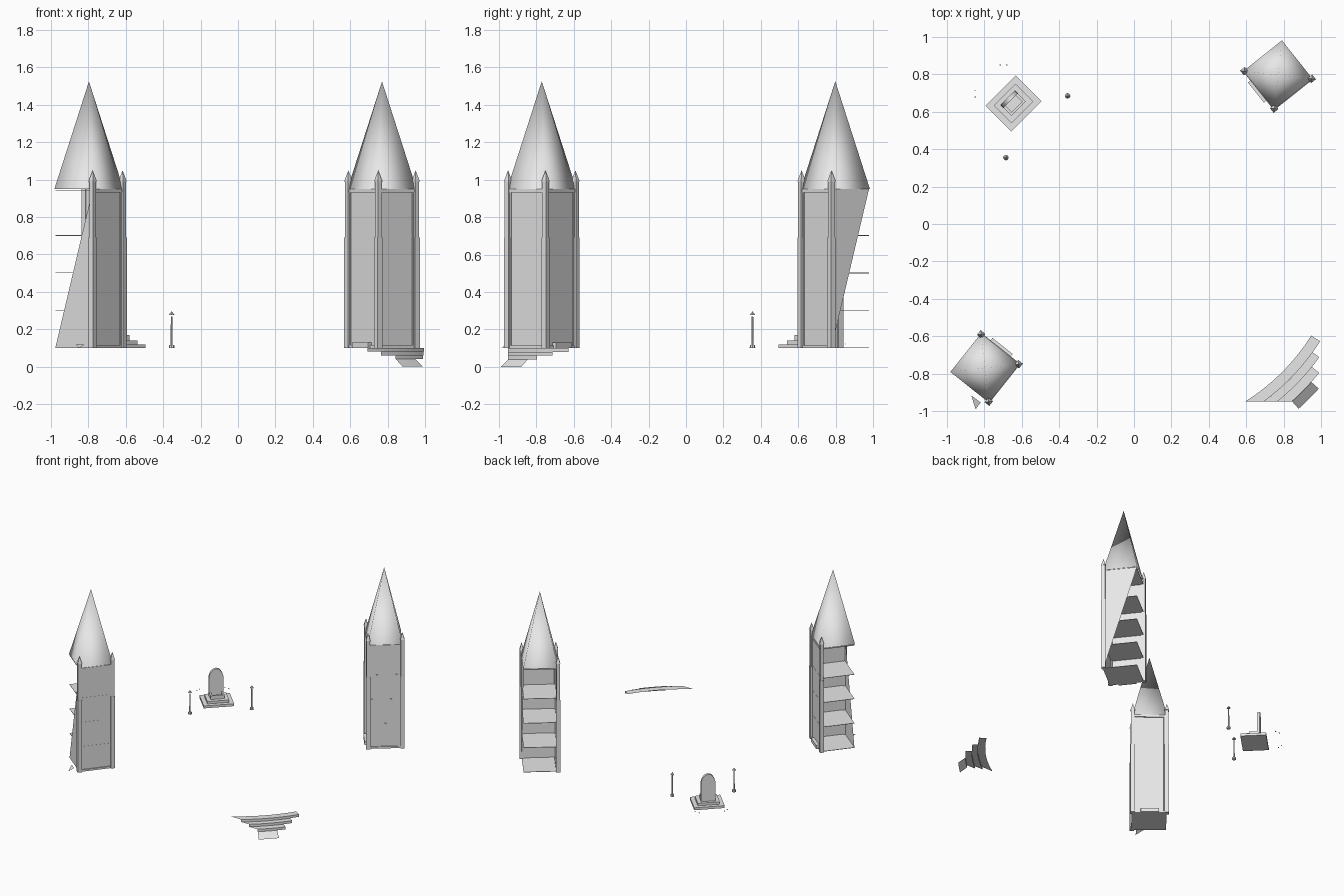
import bpy
import bmesh
from math import radians, cos, sin, asin, pi
from mathutils import Matrix, Vector

cube = bpy.data.objects.get("Cube")
if cube:
    bpy.data.objects.remove(cube, do_unlink=True)

stone = bpy.data.materials.new("pale_grey_stone")
stone.use_nodes = True
GREY = (0.8, 0.8, 0.8, 1)
stone.diffuse_color = GREY
stone.node_tree.nodes["Principled BSDF"].inputs["Base Color"].default_value = GREY


def finish(name, bm, matrix=Matrix(), smooth=False):
    bm.transform(matrix)
    if matrix.determinant() < 0:
        bmesh.ops.reverse_faces(bm, faces=bm.faces[:])
    mesh = bpy.data.meshes.new(name)
    bm.to_mesh(mesh)
    bm.free()
    mesh.materials.append(stone)
    for p in mesh.polygons:
        p.use_smooth = smooth
    obj = bpy.data.objects.new(name, mesh)
    bpy.context.collection.objects.link(obj)
    return obj


def box(bm, x, y, z0, z1, sx, sy):
    m = Matrix.Translation((x, y, (z0 + z1) / 2)) @ Matrix.Diagonal((sx, sy, z1 - z0, 1))
    bmesh.ops.create_cube(bm, size=1, matrix=m)


def cone(bm, x, y, z0, z1, r0, r1=0, sides=4, turn=pi / 4, caps=True):
    m = Matrix.Translation((x, y, (z0 + z1) / 2)) @ Matrix.Rotation(turn, 4, "Z")
    bmesh.ops.create_cone(bm, cap_ends=caps, segments=sides, radius1=r0, radius2=r1,
                          depth=z1 - z0, matrix=m)


def face(bm, *points):
    bm.faces.new([bm.verts.new(p) for p in points])


# Tower dimensions in its own frame
H, BASE, TOP = 0.128, 0.1, 0.95


def tower(label, matrix, broken_low):
    # pillars with pinnacles on three corners
    bm = bmesh.new()
    for x, y in ((H, H), (H, -H), (-H, -H)):
        box(bm, x, y, BASE, 0.69, 0.032, 0.032)
        box(bm, x, y, 0.69, 0.99, 0.026, 0.026)
        cone(bm, x, y, 0.99, 1.05, 0.023)
    finish(label + "_pillars", bm, matrix)

    # two whole walls and one broken wall
    bm = bmesh.new()
    box(bm, H - 0.004, 0, BASE, TOP, 0.006, 2 * H)
    box(bm, 0, 0.004 - H, BASE, TOP, 2 * H, 0.006)
    low, high = (-H, -H, BASE), (-H, -H, TOP)
    face(bm, low, high, (-H, H, BASE if broken_low else TOP))
    finish(label + "_walls", bm, matrix)

    # raised frames around the wall panels
    bm = bmesh.new()
    for z0, z1 in ((BASE, BASE + 0.015), (0.932, TOP)):
        box(bm, H, 0, z0, z1, 0.014, 2 * H)
        box(bm, 0, -H, z0, z1, 2 * H, 0.014)
    for s in (-1, 1):
        box(bm, H, s * (H - 0.018), BASE, TOP, 0.008, 0.01)
        box(bm, s * (H - 0.018), -H, BASE, TOP, 0.01, 0.008)
    finish(label + "_wall_frames", bm, matrix)

    # floors
    bm = bmesh.new()
    for z in (BASE, 0.3, 0.5, 0.7, 0.94):
        box(bm, 0, 0, z, z + 0.003, 2 * H, 2 * H)
    finish(label + "_floors", bm, matrix)

    # door step
    bm = bmesh.new()
    box(bm, H + 0.005, 0, BASE, 0.13, 0.036, 0.137)
    finish(label + "_door_step", bm, matrix)

    # spire roof
    bm = bmesh.new()
    cone(bm, 0, 0, TOP, 1.525, 0.186, caps=False)
    finish(label + "_spire", bm, matrix, smooth=True)


place = Matrix.Translation((-0.797, -0.77, 0)) @ Matrix.Rotation(radians(51.5), 4, "Z")
swap = Matrix(((0, -1, 0, 0), (-1, 0, 0, 0), (0, 0, 1, 0), (0, 0, 0, 1)))
tower("front_tower", place, True)
tower("back_tower", swap @ place, False)

# loose step fragment beside the front tower
bm = bmesh.new()
face(bm, (-0.87, -0.917, 0.12), (-0.847, -0.99, 0.1), (-0.82, -0.954, 0.12))
finish("step_fragment", bm)

# monument: stepped plinth, basin and arched slab
turn = Matrix.Translation((-0.644, 0.644, 0)) @ Matrix.Rotation(pi / 4, 4, "Z")
bm = bmesh.new()
box(bm, 0, 0, 0.1, 0.12, 0.23, 0.195)
box(bm, 0, 0, 0.12, 0.14, 0.165, 0.135)
finish("monument_plinth", bm, turn)

bm = bmesh.new()
for s in (-1, 1):
    box(bm, s * 0.046, 0, 0.14, 0.17, 0.014, 0.075)
    box(bm, 0, s * 0.031, 0.14, 0.17, 0.106, 0.013)
finish("monument_basin", bm, turn)

bm = bmesh.new()
profile = [Vector((0.055, 0.022, 0.14)), Vector((0.055, 0.022, 0.28))]
profile += [Vector((0.055 * cos(a), 0.022, 0.28 + 0.08 * sin(a)))
            for a in (pi * i / 12 for i in range(1, 12))]
profile += [Vector((-0.055, 0.022, 0.28)), Vector((-0.055, 0.022, 0.14))]
face(bm, *profile)
ext = bmesh.ops.extrude_face_region(bm, geom=bm.faces[:])
moved = [v for v in ext["geom"] if isinstance(v, bmesh.types.BMVert)]
bmesh.ops.translate(bm, verts=moved, vec=(0, 0.022, 0))
bmesh.ops.recalc_face_normals(bm, faces=bm.faces[:])
finish("monument_slab", bm, turn)

# lamp posts
for i, (x, y) in enumerate(((-0.355, 0.685), (-0.685, 0.355))):
    bm = bmesh.new()
    cone(bm, x, y, 0.1, 0.116, 0.015, 0.014, 8)
    cone(bm, x, y, 0.116, 0.268, 0.006, 0.004, 8)
    cone(bm, x, y, 0.277, 0.297, 0.015, 0, 8)
    finish("lamp_post_%d" % (i + 1), bm)

# tiny stone chips behind the monument
bm = bmesh.new()
for x, y in ((-0.715, 0.85), (-0.68, 0.85), (-0.85, 0.715), (-0.85, 0.68)):
    box(bm, x, y, 0.12, 0.124, 0.008, 0.005)
finish("stone_chips", bm)


# curved stair: treads and risers between arcs
def arc(r, z, start, end, n=8):
    return [(r * cos(a), r * sin(a), z)
            for a in (start + (end - start) * i / n for i in range(n + 1))]


def strip(bm, first, second):
    for a, b, c, d in zip(first, first[1:], second[1:], second):
        face(bm, d, c, b, a)


def left_end(r):
    return -asin(0.95 / r)


bm = bmesh.new()
radii = (1.12, 1.176, 1.22, 1.27)
ends = [radians(-e) for e in (32.2, 35.7, 38.8)]
for k, end in enumerate(ends):
    z = 0.1 - 0.02 * k
    r0, r1 = radii[k], radii[k + 1]
    outer = arc(r1, z, left_end(r1), end)
    strip(bm, arc(r0, z, left_end(r0), end), outer)
    strip(bm, outer, [(x, y, z - 0.02) for x, y, _ in outer])
a0, a1 = radians(-48.3), radians(-41.7)
strip(bm, arc(1.27, 0.04, a0, a1), arc(1.323, 0, a0, a1))
bmesh.ops.remove_doubles(bm, verts=bm.verts[:], dist=0.0005)
finish("curved_stair", bm)
